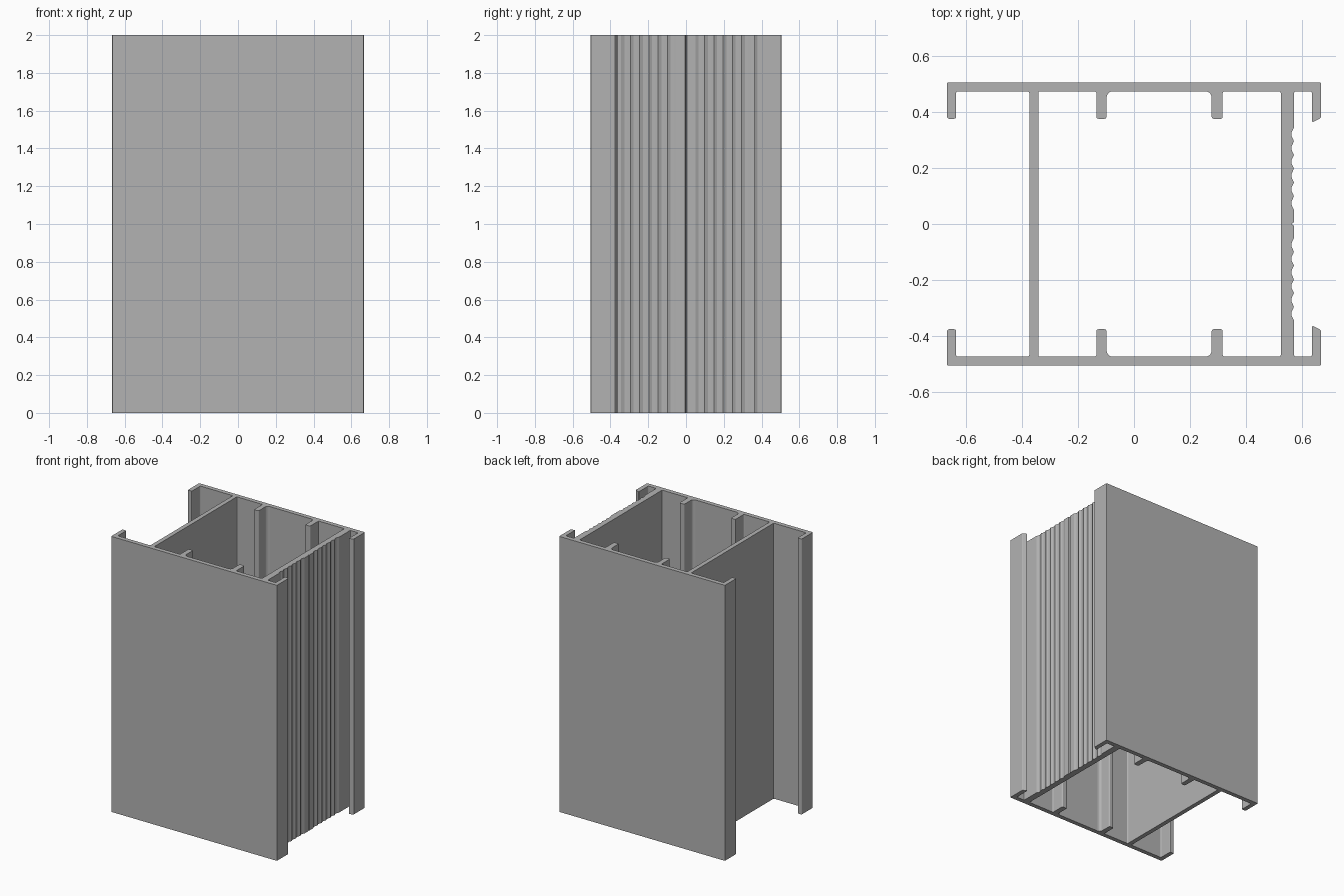
import bpy
import bmesh
from mathutils import Vector

HEIGHT = 2.0

cube = bpy.data.objects.get("Cube")
if cube:
    bpy.data.objects.remove(cube, do_unlink=True)

# Bare aluminium
metal = bpy.data.materials.new("aluminium_grey")
metal.use_nodes = True
grey = (0.45, 0.45, 0.45, 1.0)
metal.diffuse_color = grey
metal.node_tree.nodes["Principled BSDF"].inputs["Base Color"].default_value = grey


def mirrored(half):
    """Close a half outline by mirroring it across y = 0."""
    return half + [(x, -y, r) for x, y, r in reversed(half) if y > 0]


def rounded(points, steps=4):
    """Replace each corner that has a radius with a small curved fillet."""
    result = []
    for i, (x, y, r) in enumerate(points):
        p = Vector((x, y, 0))
        if r == 0:
            result.append(p)
            continue
        before = Vector((*points[i - 1][:2], 0))
        after = Vector((*points[(i + 1) % len(points)][:2], 0))
        a = p + (before - p).normalized() * r
        b = p + (after - p).normalized() * r
        for s in range(steps + 1):
            t = s / steps
            result.append(a * (1 - t) ** 2 + p * (2 * t * (1 - t)) * 0.8
                          + (a + b) * (t * (1 - t) * 0.2) + b * t ** 2)
    return result


# Main dimensions of the section
face, inside = 0.505, 0.473      # outer and inner side of the two big plates
edge, lip = 0.666, 0.634         # outer and inner side of the end lips
tip = 0.375                      # where lips and ribs end
soft = 0.007                     # small corner radius
wall = 0.57                      # outer side of the grooved wall

# Grooved wall: a centre notch, then a run of shallow grooves
outer = [(wall - 0.01, 0, 0), (wall, 0.006, 0), (wall, 0.05, 0)]
pitch = 0.049
for i in range(6):
    y = 0.05 + i * pitch
    outer += [(wall - 0.008, y + pitch * 0.35, 0),
              (wall - 0.008, y + pitch * 0.65, 0),
              (wall, y + pitch, 0)]

# Plate, end lips and plain wall
outer += [
    (wall, inside, soft), (lip, inside, soft), (lip, 0.361, soft),
    (edge, 0.378, soft / 2), (edge, face, soft / 2),
    (-edge, face, soft / 2), (-edge, tip, soft), (-lip, tip, soft),
    (-lip, inside, soft), (-0.373, inside, soft),
]

# Central chamber with two ribs on each plate
chamber = [
    (0.523, inside, soft),
    (0.316, inside, soft), (0.316, tip, soft),
    (0.277, tip, soft), (0.277, inside, 0.022),
    (-0.098, inside, 0.022), (-0.098, tip, soft),
    (-0.134, tip, soft), (-0.134, inside, soft),
    (-0.341, inside, soft),
]

# Fill the section between both outlines and extrude it upward
bm = bmesh.new()
edges = []
for outline in (outer, chamber):
    verts = [bm.verts.new(p) for p in rounded(mirrored(outline))]
    edges += [bm.edges.new((verts[i - 1], v)) for i, v in enumerate(verts)]
bmesh.ops.triangle_fill(bm, edges=edges, use_beauty=True, normal=(0, 0, 1))
extruded = bmesh.ops.extrude_face_region(bm, geom=bm.faces[:], use_keep_orig=True)
top = [g for g in extruded["geom"] if isinstance(g, bmesh.types.BMVert)]
bmesh.ops.translate(bm, verts=top, vec=(0, 0, HEIGHT))
bmesh.ops.recalc_face_normals(bm, faces=bm.faces[:])

mesh = bpy.data.meshes.new("extruded_profile")
bm.to_mesh(mesh)
bm.free()
mesh.materials.append(metal)
profile = bpy.data.objects.new("extruded_profile", mesh)
bpy.context.scene.collection.objects.link(profile)
